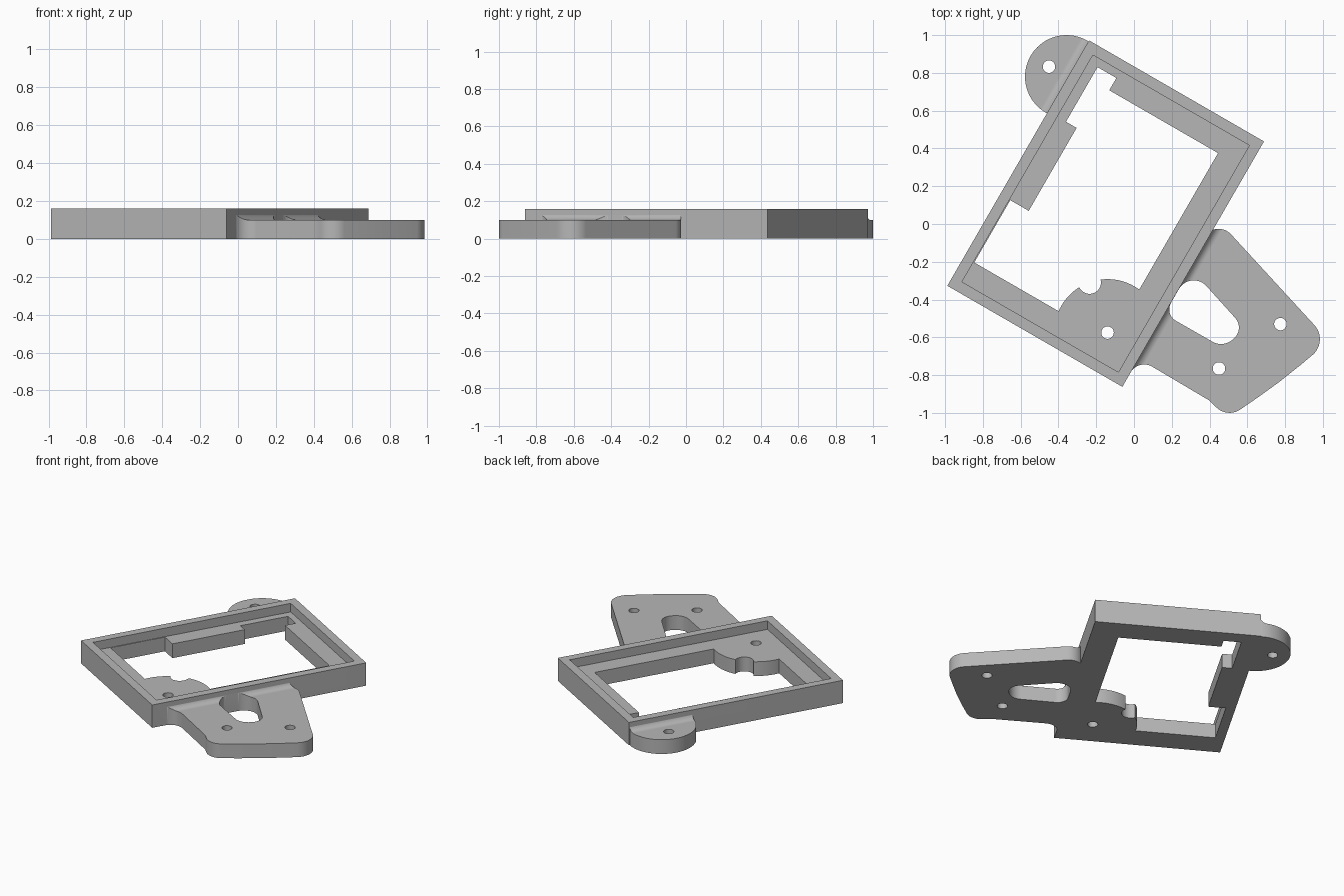
import bpy
import bmesh
from math import cos, sin, tan, pi, radians, ceil
from mathutils import Vector

if "Cube" in bpy.data.objects:
    bpy.data.objects.remove(bpy.data.objects["Cube"])

TOP, FLOOR = 0.16, 0.1          # rim height and plate thickness
HALF_U, HALF_V = 0.535, 0.75    # half sizes of the tilted frame
RIM = 0.057
TILT = radians(-30)

grey = bpy.data.materials.new("plain_grey")
grey.use_nodes = True
grey.diffuse_color = (0.47, 0.47, 0.47, 1)
grey.node_tree.nodes["Principled BSDF"].inputs["Base Color"].default_value = grey.diffuse_color


def place(u, v):
    """Frame coordinates to world coordinates."""
    return (-0.15 + u * cos(TILT) - v * sin(TILT), 0.055 + u * sin(TILT) + v * cos(TILT))


def solid(name, lower, upper):
    """Closed prism between two matching loops."""
    bm = bmesh.new()
    a = [bm.verts.new(p) for p in lower]
    b = [bm.verts.new(p) for p in upper]
    bm.faces.new(a)
    bm.faces.new(b)
    for i in range(len(a)):
        j = (i + 1) % len(a)
        bm.faces.new((a[i], a[j], b[j], b[i]))
    bmesh.ops.recalc_face_normals(bm, faces=bm.faces)
    mesh = bpy.data.meshes.new(name)
    bm.to_mesh(mesh)
    bm.free()
    mesh.materials.append(grey)
    obj = bpy.data.objects.new(name, mesh)
    bpy.context.collection.objects.link(obj)
    return obj


def prism(name, points, z0, z1):
    return solid(name, [(x, y, z0) for x, y in points], [(x, y, z1) for x, y in points])


def circle(x, y, r, n=48):
    return [(x + r * cos(2 * pi * i / n), y + r * sin(2 * pi * i / n)) for i in range(n)]


def rounded(corners):
    """Replace each (x, y, radius) corner by a tangent arc."""
    out = []
    for i, (x, y, r) in enumerate(corners):
        p = Vector((x, y))
        if r == 0:
            out.append((x, y))
            continue
        d0 = (Vector(corners[i - 1][:2]) - p).normalized()
        d1 = (Vector(corners[(i + 1) % len(corners)][:2]) - p).normalized()
        half = d0.angle(d1) / 2
        centre = p + (d0 + d1).normalized() * r / sin(half)
        start = p + d0 * r / tan(half) - centre
        turn = (p + d1 * r / tan(half) - centre)
        sweep = start.angle_signed(turn)
        n = max(2, ceil(abs(sweep) / radians(8)))
        for k in range(n + 1):
            a = -sweep * k / n
            out.append((centre.x + start.x * cos(a) - start.y * sin(a),
                        centre.y + start.x * sin(a) + start.y * cos(a)))
    return out


def combine(target, tool, operation):
    mod = target.modifiers.new("combine", 'BOOLEAN')
    mod.object, mod.operation, mod.solver = tool, operation, 'EXACT'
    bpy.context.view_layer.update()
    graph = bpy.context.evaluated_depsgraph_get()
    mesh = bpy.data.meshes.new_from_object(target.evaluated_get(graph))
    target.modifiers.clear()
    target.data = mesh
    bpy.data.objects.remove(tool)


def scoop(side):
    """Cutter that leaves a hollow fillet between a flange and the frame wall."""
    r, wall = 0.045, HALF_U - 0.004
    profile = [(wall, 0.2)]
    profile += [(wall + r - r * cos(a), FLOOR + r - r * sin(a))
                for a in (pi / 2 * i / 10 for i in range(11))]
    profile += [(2, FLOOR), (2, 0.2)]
    ends = [[(*place(side * u, v), z) for u, z in profile] for v in (-1.5, 1.5)]
    return solid("scoop_cutter", *ends)


def box(u, v):
    return [place(a * u, b * v) for a, b in ((-1, -1), (1, -1), (1, 1), (-1, 1))]


# Mounting flange with its slot
flange = prism("flange", rounded([
    (*place(HALF_U - 0.03, 0.2), 0), (*place(HALF_U - 0.003, 0.25), 0),
    (0.447, 0.018, 0.09), (1.033, -0.62, 0.11), (0.77, -0.84, 3),
    (0.494, -1.029, 0.1), (0.4, -0.935, 0), (0.025, -0.713, 0.085),
    (*place(HALF_U - 0.003, -0.73), 0), (*place(HALF_U - 0.03, -0.7), 0)]), 0, 0.155)
combine(flange, scoop(1), 'DIFFERENCE')
slot = prism("slot_cutter", rounded([
    (0.30, -0.236, 0.09), (0.585, -0.552, 0.075),
    (0.475, -0.657, 0.09), (0.161, -0.478, 0.07)]), -0.1, 0.3)
combine(flange, slot, 'DIFFERENCE')

# Round ear on the opposite side
ear = prism("ear", circle(-0.357, 0.78, 0.22, 72), 0, 0.155)
combine(ear, scoop(-1), 'DIFFERENCE')

# Rectangular frame with recess
bracket = prism("display_frame_bracket", box(HALF_U, HALF_V), 0, TOP)
combine(bracket, flange, 'UNION')
combine(bracket, ear, 'UNION')
combine(bracket, prism("recess_cutter", box(HALF_U - RIM, HALF_V - RIM), FLOOR, 0.3), 'DIFFERENCE')

# Stepped window, keeping a round boss in one corner
window = prism("window_cutter", [place(u, v) for u, v in (
    (-0.473, -0.572), (0.355, -0.572), (0.355, 0.575), (-0.31, 0.575), (-0.31, 0.65),
    (-0.425, 0.65), (-0.425, 0.316), (-0.36, 0.316), (-0.36, -0.191), (-0.473, -0.191))],
    -0.1, 0.3)
combine(window, prism("boss", circle(-0.14, -0.575, 0.283, 96), -0.2, 0.4), 'DIFFERENCE')
combine(bracket, window, 'DIFFERENCE')

# Screw holes and the notch in the boss
for x, y, r in ((0.775, -0.53, 0.033), (0.45, -0.765, 0.033), (-0.14, -0.575, 0.033),
                (-0.45, 0.833, 0.033), (-0.235, -0.31, 0.06)):
    combine(bracket, prism("hole_cutter", circle(x, y, r, 32), -0.1, 0.3), 'DIFFERENCE')

# Smooth curves, crisp edges
bpy.ops.object.select_all(action='DESELECT')
bracket.select_set(True)
bpy.context.view_layer.objects.active = bracket
bpy.ops.object.shade_smooth_by_angle(angle=radians(30))
weighted = bracket.modifiers.new("even_shading", 'WEIGHTED_NORMAL')
weighted.keep_sharp = True
